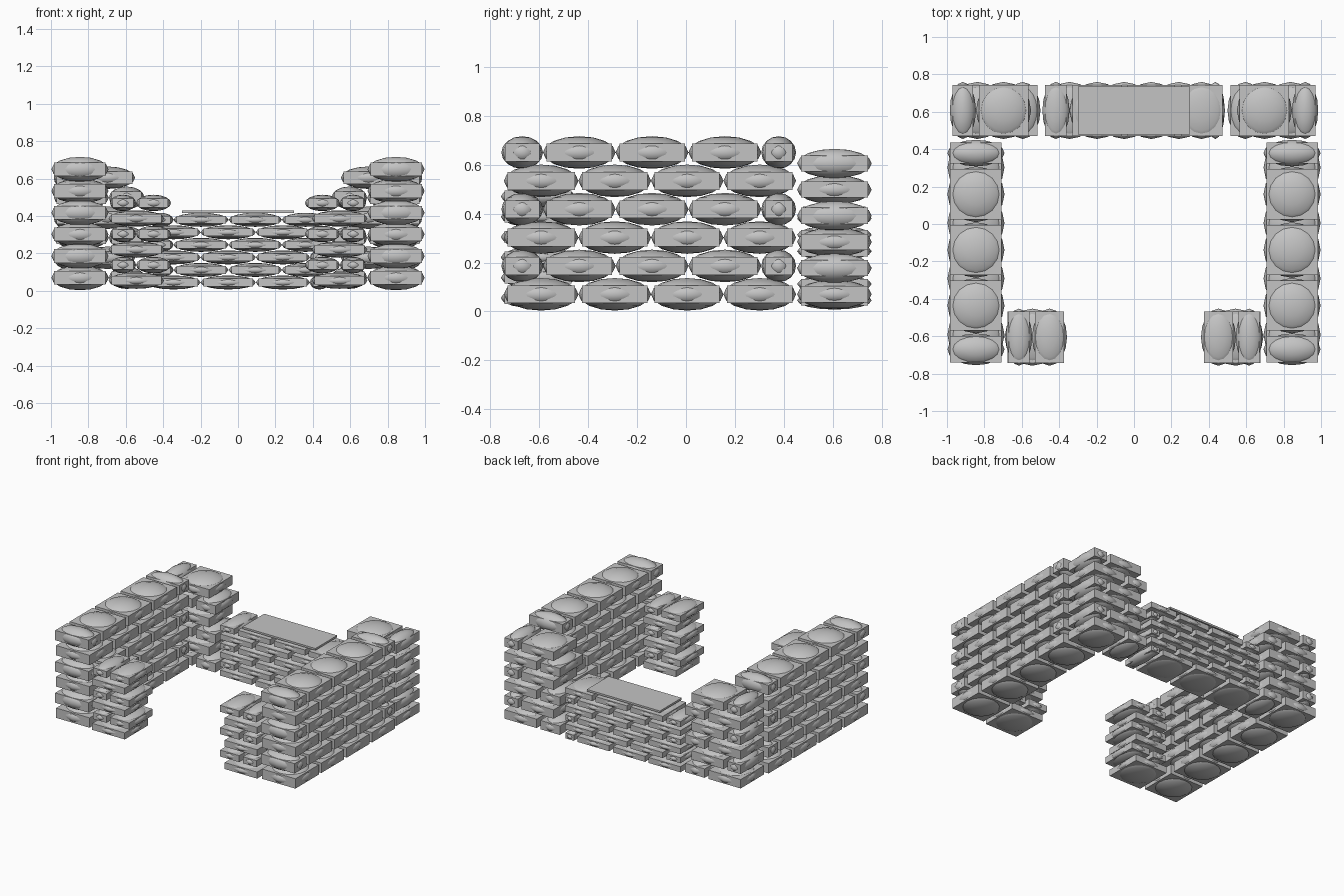
import bpy, bmesh
from mathutils import Matrix, Vector

cube = bpy.data.objects.get("Cube")
if cube:
    bpy.data.objects.remove(cube, do_unlink=True)

grey = bpy.data.materials.new("sack_grey")
grey.use_nodes = True
colour = (0.55, 0.55, 0.55, 1)
grey.diffuse_color = colour
grey.node_tree.nodes["Principled BSDF"].inputs["Base Color"].default_value = colour

DEPTH = 0.305    # thickness of every wall
GAP = 0.03       # how far the bulge overhangs the boxy seam


def place(center, size):
    return Matrix.Translation(center) @ Matrix.Diagonal((*size, 1))


def add_bag(bm, center, size):
    """A sack: flat-sided seam block with a rounded bulge through all its faces."""
    block = (size.x - GAP, size.y - GAP, size.z * 0.55)
    bmesh.ops.create_cube(bm, size=1, matrix=place(center, block))
    bulge = bmesh.ops.create_uvsphere(bm, u_segments=16, v_segments=8, radius=0.5,
                                      matrix=place(center, size))
    for v in bulge["verts"]:
        for f in v.link_faces:
            f.smooth = True


def finish(bm, name):
    mesh = bpy.data.meshes.new(name)
    bm.to_mesh(mesh)
    bm.free()
    mesh.materials.append(grey)
    obj = bpy.data.objects.new(name, mesh)
    bpy.context.collection.objects.link(obj)


def wall(name, axis, across, even, odd, first_z, step, height, side=1):
    """Six courses; even and odd list the joints between sacks along the axis."""
    bm = bmesh.new()
    for row in range(6):
        joints = odd if row % 2 else even
        z = first_z + row * step
        for a, b in zip(joints, joints[1:]):
            mid, length = (a + b) / 2, b - a
            if axis == "x":
                center, size = (side * mid, across, z), (length, DEPTH, height)
            else:
                center, size = (side * across, mid, z), (DEPTH, length, height)
            add_bag(bm, Vector(center), Vector(size))
    finish(bm, name)


# Mirrored walls: sides, back corners and short front returns
for label, side in (("left", 1), ("right", -1)):
    wall(label + "_side_wall", "y", 0.845,
         [-0.745, -0.44, -0.143, 0.153, 0.45],
         [-0.755, -0.585, -0.288, 0.01, 0.308, 0.45],
         0.07, 0.116, 0.133, side)
    wall(label + "_back_corner", "x", 0.607,
         [0.5, 0.69, 0.985], [0.55, 0.845, 0.985],
         0.07, 0.107, 0.12, side)
    wall(label + "_front_return", "x", -0.605,
         [0.395, 0.692], [0.358, 0.545, 0.685],
         0.055, 0.083, 0.088, side)

# Low middle wall at the back
wall("back_middle_wall", "x", 0.607,
     [-0.49, -0.2, 0.095, 0.385, 0.485],
     [-0.49, -0.345, -0.05, 0.235, 0.487],
     0.045, 0.067, 0.075)

# Plank lying on the middle wall
bm = bmesh.new()
bmesh.ops.create_cube(bm, size=1, matrix=place((0, 0.607, 0.422), (0.6, 0.255, 0.014)))
finish(bm, "plank")
